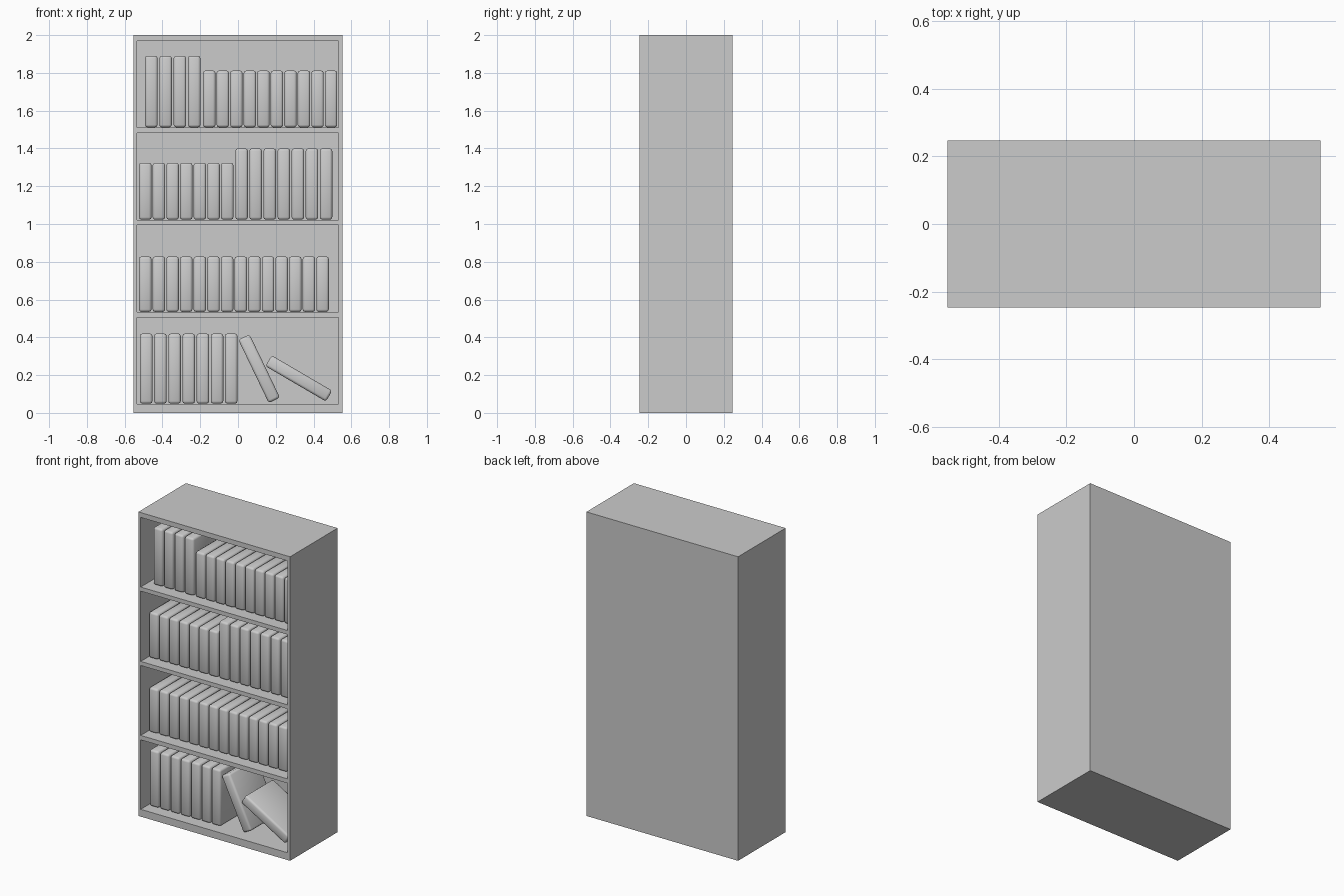
import bpy, bmesh
from math import radians
from mathutils import Matrix

if "Cube" in bpy.data.objects:
    bpy.data.objects.remove(bpy.data.objects["Cube"])

W, D, H = 1.104, 0.494, 2.0       # overall case size
IN_L, IN_R = -0.535, 0.533        # inner faces of the sides
BACK = 0.22                       # inner face of the back panel
BOOK_FRONT, BOOK_DEPTH, BOOK_W = -0.18, 0.29, 0.066


def box_mesh(name, size, bevel=0.0):
    bm = bmesh.new()
    bmesh.ops.create_cube(bm, size=1, matrix=Matrix.Diagonal((*size, 1)))
    if bevel:
        bmesh.ops.bevel(bm, geom=bm.edges[:], offset=bevel, segments=2,
                        profile=0.5, affect='EDGES')
    me = bpy.data.meshes.new(name)
    bm.to_mesh(me)
    bm.free()
    if bevel:
        me.polygons.foreach_set("use_smooth", [True] * len(me.polygons))
        me.set_sharp_from_angle(angle=radians(50))
    return me


def place(name, me, loc, tilt=0.0):
    ob = bpy.data.objects.new(name, me)
    ob.location = loc
    ob.rotation_euler.y = radians(tilt)
    bpy.context.collection.objects.link(ob)
    return ob


def panel(name, x0, x1, y0, y1, z0, z1):
    me = box_mesh(name, (x1 - x0, y1 - y0, z1 - z0))
    return place(name, me, ((x0 + x1) / 2, (y0 + y1) / 2, (z0 + z1) / 2))


# case: sides, back, then bottom, shelves and top
panel("left_side", -W / 2, IN_L, -D / 2, D / 2, 0, H)
panel("right_side", IN_R, W / 2, -D / 2, D / 2, 0, H)
panel("back_panel", IN_L, IN_R, BACK, D / 2, 0, H)
boards = [("bottom_board", 0, 0.048), ("lower_shelf", 0.505, 0.534),
          ("middle_shelf", 0.994, 1.021), ("upper_shelf", 1.483, 1.51),
          ("top_board", 1.968, H)]
for name, z0, z1 in boards:
    panel(name, IN_L, IN_R, -D / 2, BACK, z0, z1)

# upright books: first left edge, pitch, count, bottom, top
runs = [
    (-0.492, 0.0757, 4, 1.512, 1.89),
    (-0.185, 0.0716, 10, 1.512, 1.812),
    (-0.524, 0.0723, 7, 1.023, 1.324),
    (-0.014, 0.0745, 7, 1.023, 1.40),
    (-0.524, 0.0722, 14, 0.535, 0.828),
    (-0.519, 0.0750, 7, 0.049, 0.42),
]
BOOK_Y = BOOK_FRONT + BOOK_DEPTH / 2
for r, (x, pitch, count, z0, z1) in enumerate(runs, 1):
    me = box_mesh("book", (BOOK_W, BOOK_DEPTH, z1 - z0), 0.013)
    for i in range(count):
        place(f"book_{r}_{i + 1}", me,
              (x + BOOK_W / 2 + i * pitch, BOOK_Y, (z0 + z1) / 2))

# two toppled books on the bottom shelf
toppled = box_mesh("toppled_book", (BOOK_W, BOOK_DEPTH, 0.371), 0.013)
place("leaning_book", toppled, (0.112, BOOK_Y, 0.234), -25.7)
place("fallen_book", toppled, (0.322, BOOK_Y, 0.1825), -59.7)
